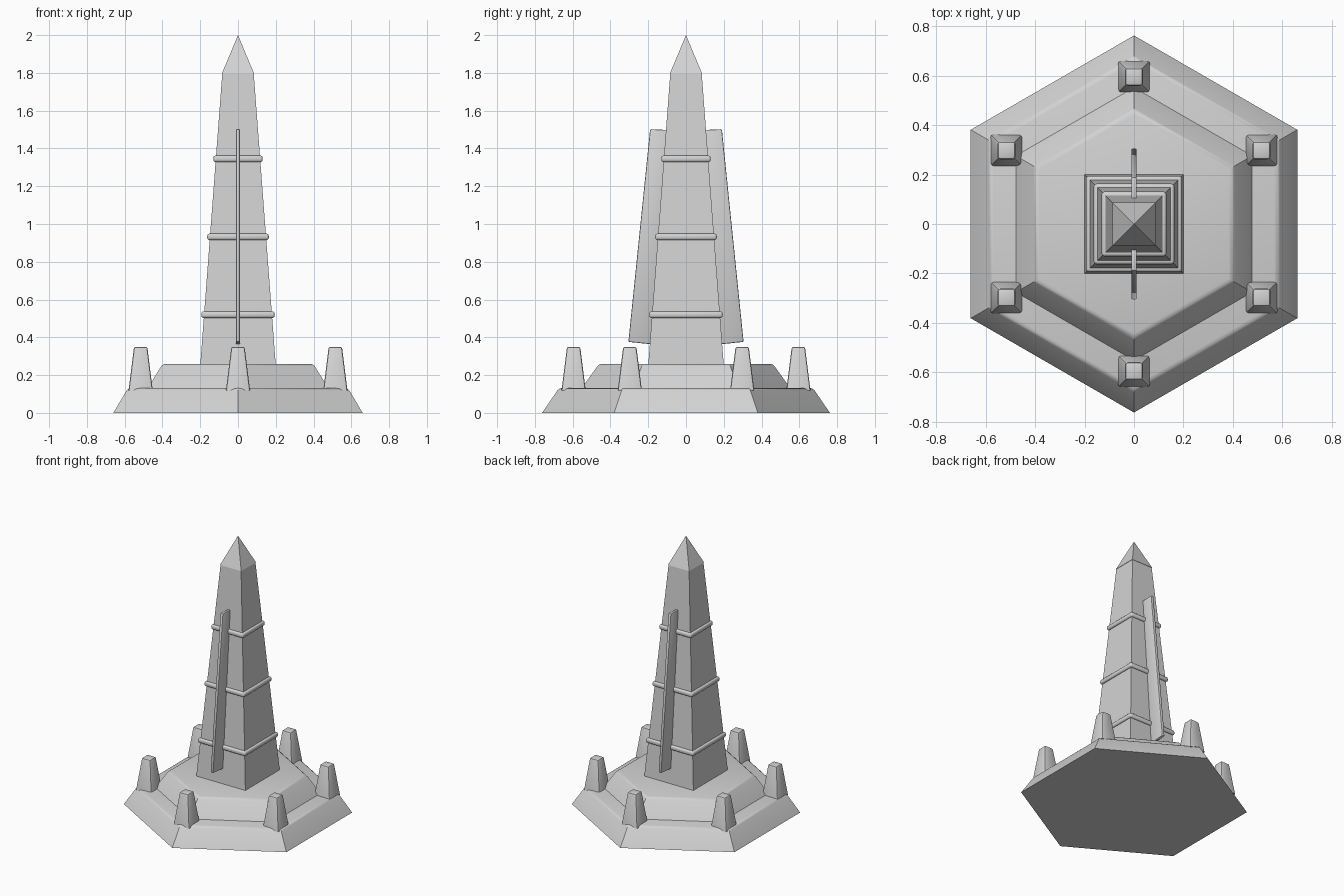
import bpy, bmesh, math
from mathutils import Vector

if "Cube" in bpy.data.objects:
    bpy.data.objects.remove(bpy.data.objects["Cube"])

stone = bpy.data.materials.new("grey stone")
stone.diffuse_color = (0.65, 0.65, 0.65, 1)
stone.use_nodes = True
stone.node_tree.nodes["Principled BSDF"].inputs["Base Color"].default_value = stone.diffuse_color


def finish(name, bm):
    bmesh.ops.recalc_face_normals(bm, faces=bm.faces[:])
    me = bpy.data.meshes.new(name)
    bm.to_mesh(me)
    bm.free()
    me.materials.append(stone)
    ob = bpy.data.objects.new(name, me)
    bpy.context.collection.objects.link(ob)
    bpy.ops.object.select_all(action='DESELECT')
    ob.select_set(True)
    bpy.context.view_layer.objects.active = ob
    bpy.ops.object.shade_smooth_by_angle(angle=math.radians(35))
    return ob


def frustum(name, sides, start, r0, r1, z0, z1, bevel=0.0, sides_too=False, at=(0, 0)):
    """Tapered prism; r1 = 0 gives a pyramid. Bevels the top rim, optionally the side edges."""
    bm = bmesh.new()

    def ring(r, z):
        return [bm.verts.new((at[0] + r * math.cos(start + i * math.tau / sides),
                              at[1] + r * math.sin(start + i * math.tau / sides), z))
                for i in range(sides)]
    low = ring(r0, z0)
    bm.faces.new(low[::-1])
    if r1 > 0:
        top = ring(r1, z1)
        bm.faces.new(top)
        for i in range(sides):
            j = (i + 1) % sides
            bm.faces.new((low[i], low[j], top[j], top[i]))
    else:
        tip = bm.verts.new((at[0], at[1], z1))
        for i in range(sides):
            bm.faces.new((low[i], low[(i + 1) % sides], tip))
    if bevel:
        edges = [e for e in bm.edges
                 if all(v.co.z > z1 - 1e-4 for v in e.verts)
                 or (sides_too and any(v.co.z > z1 - 1e-4 for v in e.verts))]
        bmesh.ops.bevel(bm, geom=edges, offset=bevel, segments=2, profile=0.5, affect='EDGES')
    return finish(name, bm)


HEX = math.pi / 2      # hexagon corners point along y
SQ = math.pi / 4       # square sides face x and y
R2 = math.sqrt(2)

# Stepped hexagonal base
frustum("lower_base", 6, HEX, 0.762, 0.672, 0, 0.132, 0.015)
frustum("upper_base", 6, HEX, 0.56, 0.46, 0.12, 0.26, 0.015)

# Tapered shaft and pointed cap
frustum("shaft", 4, SQ, 0.2 * R2, 0.083 * R2, 0.25, 1.8)
frustum("pointed_cap", 4, SQ, 0.086 * R2, 0, 1.795, 2.0)

# Rounded bands around the shaft
for i, (z, half) in enumerate([(0.52, 0.194), (0.932, 0.163), (1.345, 0.131)]):
    bm = bmesh.new()
    bmesh.ops.create_cube(bm, size=1)
    for v in bm.verts:
        v.co = Vector((v.co.x * 2 * half, v.co.y * 2 * half, z + v.co.z * 0.034))
    bmesh.ops.bevel(bm, geom=bm.edges[:], offset=0.012, segments=3, profile=0.5, affect='EDGES')
    finish(f"band_{i + 1}", bm)

# Thin leaning fins on front and back
for name, s in (("front_fin", -1), ("back_fin", 1)):
    bm = bmesh.new()
    prof = [(0.17, 0.362), (0.305, 0.376), (0.19, 1.502), (0.08, 1.497)]
    left, right = ([bm.verts.new((x, s * y, z)) for y, z in prof] for x in (-0.011, 0.011))
    bm.faces.new(left)
    bm.faces.new(right[::-1])
    for i in range(4):
        j = (i + 1) % 4
        bm.faces.new((left[i], left[j], right[j], right[i]))
    bmesh.ops.recalc_face_normals(bm, faces=bm.faces[:])
    bmesh.ops.bevel(bm, geom=bm.edges[:], offset=0.006, segments=2, profile=0.5, affect='EDGES')
    finish(name, bm)

# Six small posts at the corners of the base
for i in range(6):
    a = HEX + i * math.tau / 6
    frustum(f"post_{i + 1}", 4, SQ, 0.064 * R2, 0.035 * R2, 0.118, 0.35, 0.01, True,
            at=(0.595 * math.cos(a), 0.595 * math.sin(a)))
